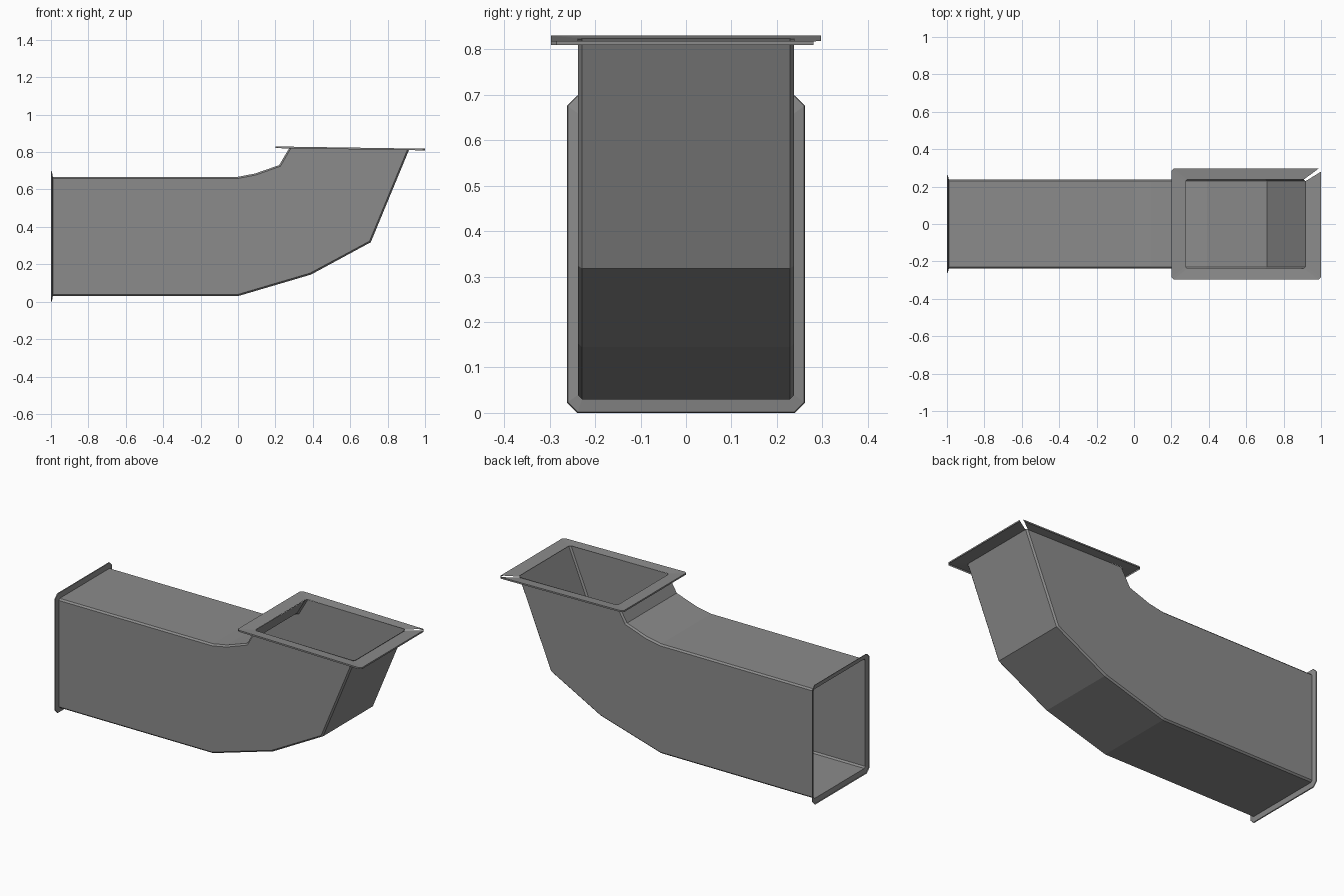
import bpy
import bmesh
from mathutils import Vector

cube = bpy.data.objects.get("Cube")
if cube:
    bpy.data.objects.remove(cube)

# Single sheet-metal grey
GREY = (0.26, 0.26, 0.26, 1)
metal = bpy.data.materials.new("grey sheet metal")
metal.use_nodes = True
metal.diffuse_color = GREY
bsdf = metal.node_tree.nodes["Principled BSDF"]
bsdf.inputs["Base Color"].default_value = GREY
bsdf.inputs["Roughness"].default_value = 0.8


def ring(top, bottom, half_width, cut):
    """Rectangle with clipped corners, spanning two (x, z) points across y."""
    a, b = Vector((top[0], 0, top[1])), Vector((bottom[0], 0, bottom[1]))
    step = (b - a).normalized() * cut
    side = Vector((0, half_width, 0))
    inset = Vector((0, half_width - cut, 0))
    return [a + inset, a + step + side, b - step + side, b + inset,
            b - inset, b - step - side, a + step - side, a - inset]


def loft(name, rings, closed=True):
    """Skin a sheet through matching rings of points."""
    bm = bmesh.new()
    rows = [[bm.verts.new(p) for p in r] for r in rings]
    count = len(rows[0])
    for r, s in zip(rows, rows[1:]):
        for i in range(count if closed else count - 1):
            j = (i + 1) % count
            bm.faces.new((r[i], r[j], s[j], s[i]))
    bmesh.ops.recalc_face_normals(bm, faces=bm.faces)
    mesh = bpy.data.meshes.new(name)
    bm.to_mesh(mesh)
    bm.free()
    mesh.materials.append(metal)
    obj = bpy.data.objects.new(name, mesh)
    bpy.context.collection.objects.link(obj)
    return obj


# Curved rectangular duct, from the side opening to the upper mouth
WIDTH, CUT = 0.238, 0.009
stations = [((-0.99, 0.668), (-0.99, 0.03)),
            ((0, 0.668), (0, 0.03)),
            ((0.09, 0.685), (0.39, 0.145)),
            ((0.22, 0.73), (0.71, 0.318)),
            ((0.275, 0.823), (0.917, 0.818))]
loft("duct", [ring(t, b, WIDTH, CUT) for t, b in stations])

# Flared flange around the side opening
loft("side_flange", [ring(*stations[0], WIDTH, CUT),
                     ring((-0.995, 0.697), (-0.995, 0.002), 0.26, 0.022),
                     ring((-1, 0.698), (-1, 0), 0.262, 0.023)])


# Flat flange around the mouth, split at one corner
def tilted(x, y, drop=0):
    return Vector((x, y, 0.83 - 0.012 * (x - 0.2) / 0.8 - drop))


def split_loop(x0, x1, w, cut, gap, drop=0):
    """Clipped rectangle as an open strip, with a gap at the back right."""
    points = [(x1 - cut, w), (x0 + cut, w), (x0, w - cut),
              (x0, cut - w), (x0 + cut, -w), (x1 - cut, -w),
              (x1, cut - w), (x1, w - cut - gap)]
    return [tilted(x, y, drop) for x, y in points]


inner = split_loop(0.275, 0.917, WIDTH, CUT, 0, 0.005)
outer = split_loop(0.2, 1, 0.297, 0.012, 0.005)
lip = split_loop(0.2, 1, 0.297, 0.012, 0.005, 0.009)
loft("mouth_flange", [inner, outer, lip], closed=False)
